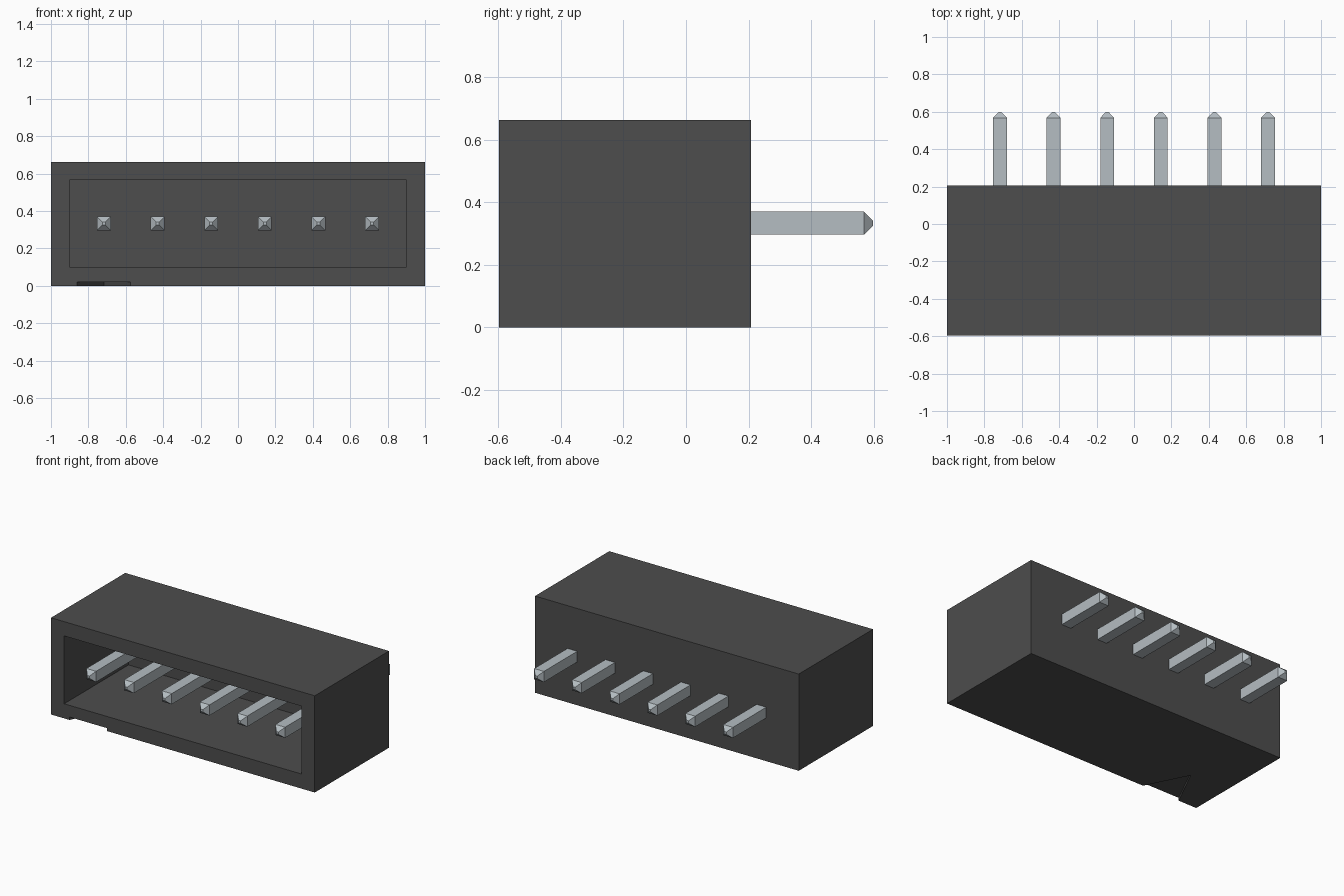
import bpy, bmesh
from mathutils import Vector

cube = bpy.data.objects.get("Cube")
if cube:
    bpy.data.objects.remove(cube, do_unlink=True)


def material(name, rgb, metallic=0.0):
    m = bpy.data.materials.new(name)
    m.use_nodes = True
    m.diffuse_color = (*rgb, 1)
    bsdf = m.node_tree.nodes["Principled BSDF"]
    bsdf.inputs["Base Color"].default_value = (*rgb, 1)
    bsdf.inputs["Metallic"].default_value = metallic
    return m


def prism(name, outline, depth, mat=None):
    """Extrude a closed 3D outline along a vector."""
    bm = bmesh.new()
    face = bm.faces.new([bm.verts.new(p) for p in outline])
    ext = bmesh.ops.extrude_face_region(bm, geom=[face])
    moved = [v for v in ext["geom"] if isinstance(v, bmesh.types.BMVert)]
    bmesh.ops.translate(bm, verts=moved, vec=Vector(depth))
    return finish(name, bm, mat)


def finish(name, bm, mat):
    bmesh.ops.recalc_face_normals(bm, faces=bm.faces[:])
    mesh = bpy.data.meshes.new(name)
    bm.to_mesh(mesh)
    bm.free()
    ob = bpy.data.objects.new(name, mesh)
    bpy.context.collection.objects.link(ob)
    if mat:
        mesh.materials.append(mat)
    return ob


def box(name, x, y, z, mat=None):
    outline = [(x[0], y[0], z[0]), (x[1], y[0], z[0]),
               (x[1], y[0], z[1]), (x[0], y[0], z[1])]
    return prism(name, outline, (0, y[1] - y[0], 0), mat)


def cut(target, cutter):
    cutter.hide_render = True
    mod = target.modifiers.new(cutter.name, 'BOOLEAN')
    mod.operation = 'DIFFERENCE'
    mod.solver = 'EXACT'
    mod.object = cutter
    bpy.context.view_layer.objects.active = target
    bpy.ops.object.modifier_apply(modifier=mod.name)
    bpy.data.objects.remove(cutter, do_unlink=True)


plastic = material("dark grey plastic", (0.075, 0.075, 0.075))
metal = material("pale grey metal", (0.46, 0.51, 0.54))

PITCH, PIN_Z, FRONT, BACK = 0.2867, 0.333, -0.597, 0.207
pin_xs = [(i - 2.5) * PITCH for i in range(6)]

# Housing: open-fronted box
housing = box("housing", (-1, 1), (FRONT, BACK), (0, 0.663), plastic)
cut(housing, box("socket_cutter", (-0.9, 0.9), (FRONT - 0.1, 0.1), (0.1, 0.565)))

# Triangular first-pin mark, recessed in the underside and open at the front
x1, run = pin_xs[0], 0.1
apex_y, half = FRONT + 0.286, 0.143
wide = half * (0.286 + run) / 0.286
mark = [(x1 - wide, FRONT - run, -0.05), (x1 + wide, FRONT - run, -0.05), (x1, apex_y, -0.05)]
cut(housing, prism("mark_cutter", mark, (0, 0, 0.07)))

# Square pins with blunt pyramid tips at both ends
stations = [(FRONT, 0.008), (FRONT + 0.031, 0.0367), (0.568, 0.0367), (0.598, 0.008)]
for i, x in enumerate(pin_xs):
    bm = bmesh.new()
    rings = [[bm.verts.new((x + sx * r, y, PIN_Z + sz * r))
              for sx, sz in ((-1, -1), (1, -1), (1, 1), (-1, 1))] for y, r in stations]
    for a, b in zip(rings, rings[1:]):
        for k in range(4):
            n = (k + 1) % 4
            bm.faces.new((a[k], a[n], b[n], b[k]))
    bm.faces.new(rings[0])
    bm.faces.new(rings[-1])
    finish(f"pin_{i + 1}", bm, metal)
